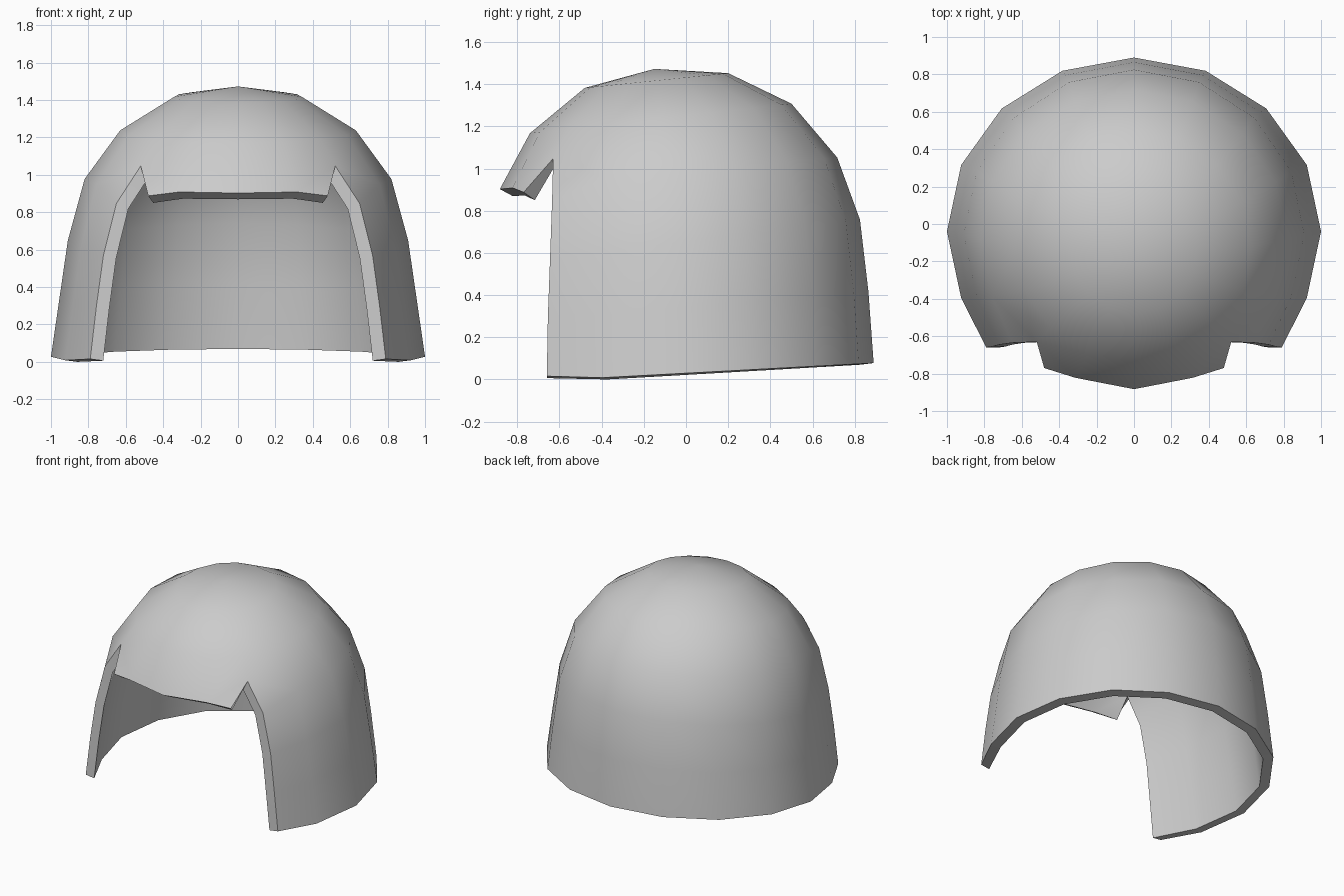
import bpy, bmesh, math
from mathutils import Vector

if "Cube" in bpy.data.objects:
    bpy.data.objects.remove(bpy.data.objects["Cube"])

THICK = 0.07
# Tilted rings from crown to rim: x radius, y radius, y centre, z centre, z tilt
RINGS = [(0.34, 0.34, -0.14, 1.42, 0.035),
         (0.63, 0.62, -0.12, 1.24, 0.07),
         (0.82, 0.80, -0.083, 0.98, 0.075),
         (0.91, 0.88, -0.055, 0.65, 0.11),
         (0.955, 0.91, -0.045, 0.34, 0.08),
         (1.00, 0.93, -0.04, 0.03, 0.05)]
CROWN = Vector((0, -0.15, 1.475))
# Face opening: side edge per ring, notch top and brim corner
CUT = {2: Vector((0.65, -0.635, 0.85)), 3: Vector((0.72, -0.645, 0.57)),
       4: Vector((0.757, -0.655, 0.30)), 5: Vector((0.79, -0.66, 0.018))}
NOTCH = Vector((0.52, -0.63, 1.05))
BRIM = Vector((0.48, -0.77, 0.89))


def ring_point(r, k):
    rx, ry, cy, cz, dz = RINGS[r]
    a = k * math.pi / 8
    return Vector((rx * math.cos(a), cy + ry * math.sin(a), cz + dz * math.sin(a)))


def side_point(r, k):
    return CUT[r] if r >= 2 and k == -2 else ring_point(r, k)


bm = bmesh.new()
cache = {}


def vert(p, s):
    key = (round(p.x * s, 4) + 0.0, round(p.y, 4), round(p.z, 4))
    if key not in cache:
        cache[key] = bm.verts.new(key)
    return cache[key]


def face(points, s):
    vs = [vert(p, s) for p in points]
    bm.faces.new(vs if s > 0 else vs[::-1])


for s in (1, -1):
    # Crown and upper dome
    for k in range(-4, 4):
        face([CROWN, ring_point(0, k), ring_point(0, k + 1)], s)
        face([ring_point(0, k), ring_point(1, k), ring_point(1, k + 1), ring_point(0, k + 1)], s)
    # Brim and notch
    face([ring_point(1, -4), ring_point(2, -4), ring_point(2, -3), ring_point(1, -3)], s)
    face([ring_point(1, -3), ring_point(2, -3), BRIM, NOTCH, ring_point(1, -2)], s)
    face([ring_point(1, -2), NOTCH, CUT[2], ring_point(2, -1), ring_point(1, -1)], s)
    for k in range(-1, 4):
        face([ring_point(1, k), ring_point(2, k), ring_point(2, k + 1), ring_point(1, k + 1)], s)
    # Side and back walls
    for r in range(2, 5):
        for k in range(-2, 4):
            face([side_point(r, k), side_point(r + 1, k),
                  side_point(r + 1, k + 1), side_point(r, k + 1)], s)

# Inner wall, keeping the face opening flat and the bottom rim level
bm.normal_update()
opening = {vert(p, s) for p in [*CUT.values(), NOTCH] for s in (1, -1)}
bottom = {vert(side_point(5, k), s) for k in range(-2, 5) for s in (1, -1)}
outer_faces = list(bm.faces)
rim = [(l.vert, l.link_loop_next.vert) for f in outer_faces for l in f.loops
       if l.edge.is_boundary]
inner = {}
for v in list(bm.verts):
    n = v.normal.copy()
    if v in opening:
        n.y = 0
    if v in bottom:
        n.z = 0.12
    inner[v] = v.co - n.normalized() * THICK
inner = {v: bm.verts.new(co) for v, co in inner.items()}
for f in outer_faces:
    bm.faces.new([inner[v] for v in reversed(f.verts)])
for a, b in rim:
    bm.faces.new([b, a, inner[a], inner[b]])
bmesh.ops.recalc_face_normals(bm, faces=bm.faces)
low = min(v.co.z for v in bm.verts)
bmesh.ops.translate(bm, verts=bm.verts, vec=(0, 0, -low))

mesh = bpy.data.meshes.new("helmet_shell")
bm.to_mesh(mesh)
bm.free()
helmet = bpy.data.objects.new("helmet_shell", mesh)
bpy.context.collection.objects.link(helmet)
bpy.context.view_layer.objects.active = helmet
helmet.select_set(True)
bpy.ops.object.shade_smooth_by_angle(angle=math.radians(40))
